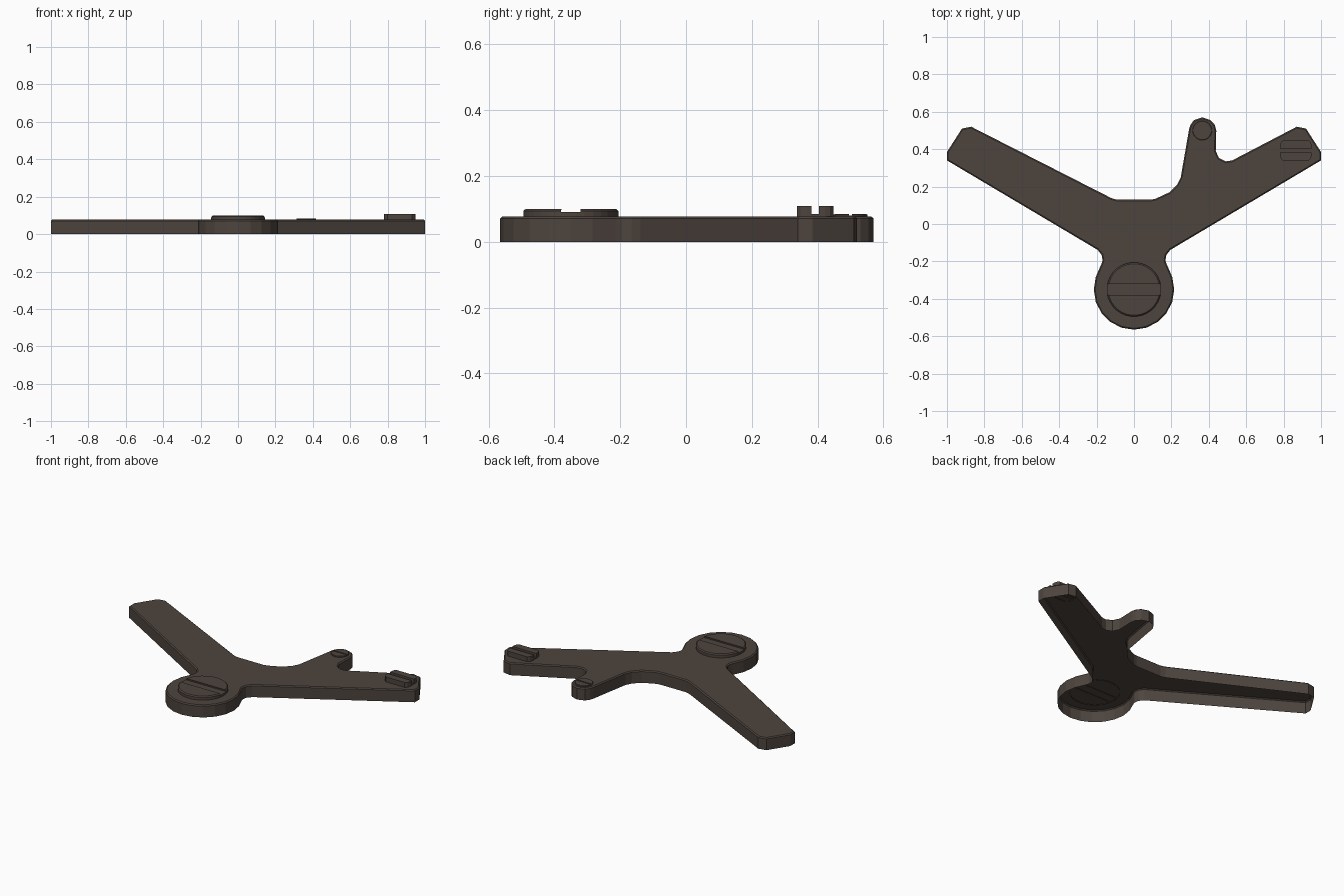
import bpy, bmesh, math

if "Cube" in bpy.data.objects:
    bpy.data.objects.remove(bpy.data.objects["Cube"])

mat = bpy.data.materials.new("dark brown metal")
mat.diffuse_color = (0.075, 0.058, 0.048, 1)
mat.use_nodes = True
mat.node_tree.nodes["Principled BSDF"].inputs["Base Color"].default_value = mat.diffuse_color


def finish(bm, name):
    mesh = bpy.data.meshes.new(name)
    bm.to_mesh(mesh)
    bm.free()
    mesh.materials.append(mat)
    obj = bpy.data.objects.new(name, mesh)
    bpy.context.collection.objects.link(obj)
    return obj


def clip_y(pts, y, sign):
    """Keep the part of a convex polygon where sign * (py - y) >= 0."""
    out = []
    for p, q in zip(pts, pts[1:] + pts[:1]):
        dp, dq = sign * (p[1] - y), sign * (q[1] - y)
        if dp >= 0:
            out.append(p)
        if dp * dq < 0:
            t = dp / (dp - dq)
            out.append((p[0] + t * (q[0] - p[0]), p[1] + t * (q[1] - p[1])))
    return out


def prism(bm, pts, center, z0, z1, bevel, shrink):
    """Upright prism whose top rim tapers towards the center."""
    cx, cy = center
    rings = []
    for z, s in ((z0, 1), (z1 - bevel, 1), (z1, shrink)):
        rings.append([bm.verts.new((cx + (x - cx) * s, cy + (y - cy) * s, z)) for x, y in pts])
    n = len(pts)
    for a, b in zip(rings, rings[1:]):
        for i in range(n):
            j = (i + 1) % n
            bm.faces.new((a[i], a[j], b[j], b[i]))
    bm.faces.new(rings[-1])


def slotted(name, pts, center, slot, top, floor, bevel=0.006, shrink=0.95):
    """Raised head cut by a slot along x between two y values."""
    lo, hi = slot
    bm = bmesh.new()
    prism(bm, clip_y(pts, lo, -1), center, 0.074, top, bevel, shrink)
    prism(bm, clip_y(pts, hi, 1), center, 0.074, top, bevel, shrink)
    prism(bm, clip_y(clip_y(pts, lo, 1), hi, -1), center, 0.074, floor, 0.001, 1)
    return finish(bm, name)


def circle(cx, cy, r, n):
    return [(cx + r * math.cos(math.tau * (i + 0.5) / n),
             cy + r * math.sin(math.tau * (i + 0.5) / n)) for i in range(n)]


# Outline of the plate: right half of the pivot and arm, mirrored for the left
pivot = [(0.215 * math.sin(math.radians(a)), -0.35 - 0.215 * math.cos(math.radians(a)))
         for a in range(18, 109, 18)]
arm = [(0.175, -0.215), (0.168, -0.195), (0.173, -0.165), (0.195, -0.138),
       (1.0, 0.34), (1.0, 0.385), (0.92, 0.51), (0.87, 0.52)]
lever = [(0.525, 0.34), (0.49, 0.335), (0.455, 0.352), (0.437, 0.39), (0.44, 0.50),
         (0.432, 0.53), (0.41, 0.555), (0.365, 0.57), (0.32, 0.555), (0.302, 0.53),
         (0.295, 0.51), (0.25, 0.25), (0.23, 0.21), (0.19, 0.17), (0.115, 0.135)]
right = pivot + arm
left = [(-x, y) for x, y in reversed(right)]
outline = [(0, -0.565)] + right + lever + [(0.09, 0.13), (-0.09, 0.13), (-0.12, 0.138)] + left

# Plate: thin shell, open underneath, with a small chamfer on the top edge
bm = bmesh.new()
top = [bm.verts.new((x, y, 0.071)) for x, y in outline]
low = [bm.verts.new((x, y, 0)) for x, y in outline]
face = bm.faces.new(top)
for i in range(len(top)):
    j = (i + 1) % len(top)
    bm.faces.new((low[i], low[j], top[j], top[i]))
bm.normal_update()
bmesh.ops.inset_region(bm, faces=[face], thickness=0.007, depth=0.0)
for v in face.verts:
    v.co.z = 0.077
finish(bm, "three_arm_plate")

# Large pivot screw and small lever screw
slotted("pivot_screw", circle(0, -0.35, 0.145, 32), (0, -0.35), (-0.38, -0.32), 0.1, 0.09)
slotted("lever_screw", circle(0.365, 0.5, 0.052, 20), (0.365, 0.5), (0.496, 0.504), 0.084, 0.08, 0.002)

# Grooved thumb block on the right arm, with clipped corners
cx, cy, hx, hy = 0.865, 0.393, 0.084, 0.056
corner = [(hx, 0.03), (hx - 0.005, 0.045), (hx - 0.018, hy)]
quarter = corner + [(-x, y) for x, y in reversed(corner)]
block = [(cx + x, cy + y) for x, y in quarter + [(-x, -y) for x, y in quarter]]
slotted("thumb_block", block, (cx, cy), (0.382, 0.405), 0.108, 0.085, 0.001, 1)
